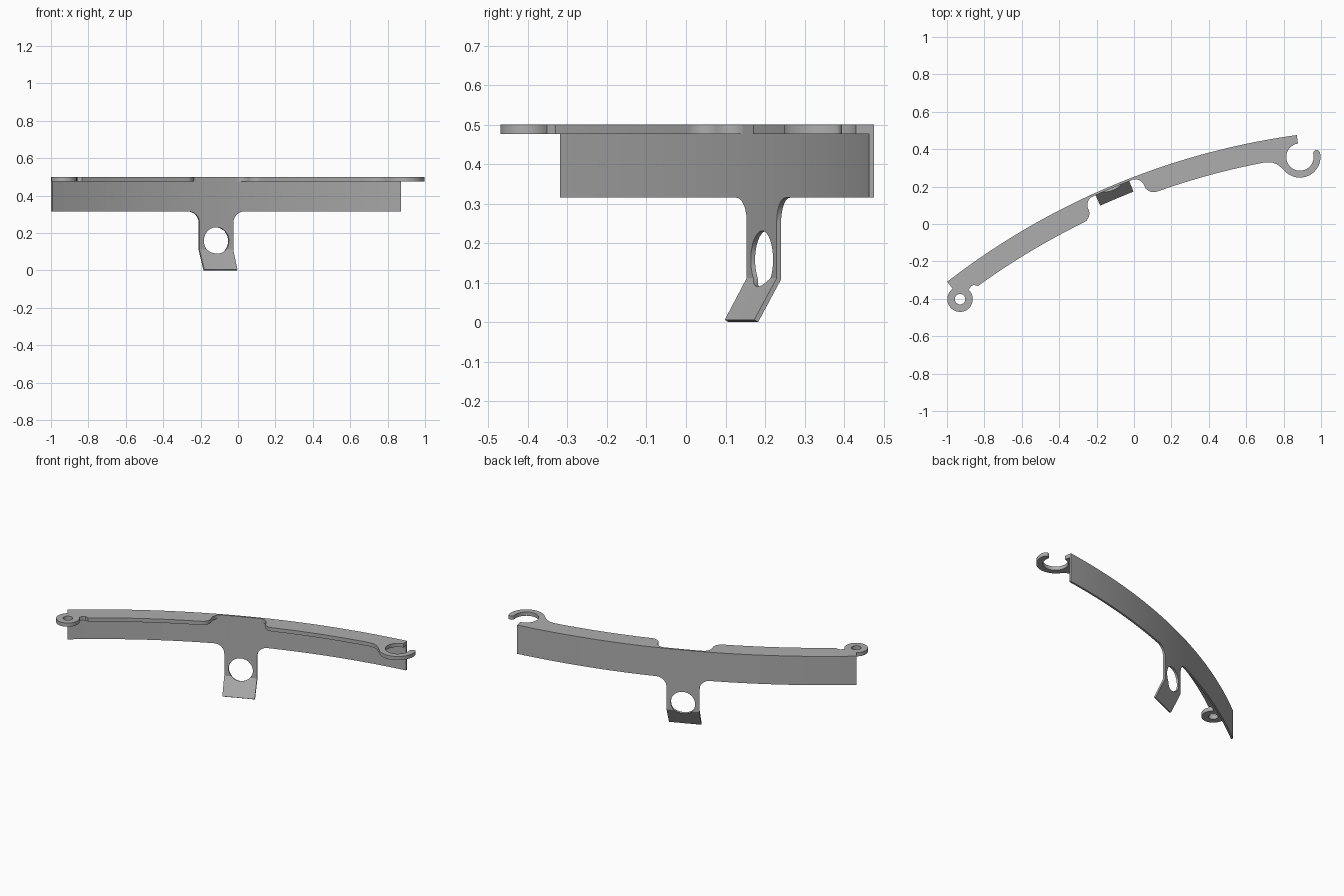
import bpy, bmesh
from math import sin, cos, tan, radians, pi

if "Cube" in bpy.data.objects:
    bpy.data.objects.remove(bpy.data.objects["Cube"], do_unlink=True)

CX, CY, R = 1.405, -3.418, 3.93      # centre and outer radius of the long bend
MID = radians(112.84)                # direction of the tab from that centre
LEFT, RIGHT = -1.02, 1.03            # ends of the band along the bend
TOP, WALL_LOW, FLANGE_LOW = 0.5, 0.315, 0.476
THICK = 0.012
DEPTH = 0.117                        # flange width
BEND_Z, LIP, TILT = 0.11, 0.1235, radians(30)

metal = bpy.data.materials.new("plain grey metal")
metal.use_nodes = True
GREY = (0.42, 0.42, 0.42, 1)
metal.diffuse_color = GREY
metal.node_tree.nodes["Principled BSDF"].inputs["Base Color"].default_value = GREY


def arc(cx, cy, r, a0, a1, n):
    """Points on a circle from angle a0 to a1 in degrees."""
    steps = [radians(a0 + (a1 - a0) * i / n) for i in range(n + 1)]
    return [(cx + r * cos(a), cy + r * sin(a)) for a in steps]


def wrap(u, depth):
    """Place a point given along the bend and inward from it."""
    a = MID - u / R
    return CX + (R - depth) * cos(a), CY + (R - depth) * sin(a)


def plate(name, loops, z, thickness):
    """Flat plate from an outline and optional hole loops."""
    curve = bpy.data.curves.new(name, 'CURVE')
    curve.dimensions, curve.fill_mode = '2D', 'BOTH'
    curve.extrude = thickness / 2
    for loop in loops:
        spline = curve.splines.new('POLY')
        spline.points.add(len(loop) - 1)
        for point, (x, y) in zip(spline.points, loop):
            point.co = (x, y, 0, 1)
        spline.use_cyclic_u = True
    temp = bpy.data.objects.new(name + "_outline", curve)
    bpy.context.collection.objects.link(temp)
    graph = bpy.context.evaluated_depsgraph_get()
    mesh = bpy.data.meshes.new_from_object(temp.evaluated_get(graph))
    bpy.data.objects.remove(temp, do_unlink=True)
    bpy.data.curves.remove(curve)
    mesh.name = name
    bm = bmesh.new()
    bm.from_mesh(mesh)
    bmesh.ops.remove_doubles(bm, verts=bm.verts, dist=1e-5)
    bmesh.ops.translate(bm, verts=bm.verts, vec=(0, 0, z))
    obj = bpy.data.objects.new(name, mesh)
    bpy.context.collection.objects.link(obj)
    return obj, bm


def finish(obj, bm):
    bmesh.ops.recalc_face_normals(bm, faces=bm.faces)
    bm.to_mesh(obj.data)
    bm.free()
    obj.data.materials.clear()
    obj.data.materials.append(metal)
    bpy.ops.object.select_all(action='DESELECT')
    obj.select_set(True)
    bpy.context.view_layer.objects.active = obj
    bpy.ops.object.shade_smooth_by_angle(angle=radians(20))


# Band and hanging tab, cut flat as one sheet with a round hole
half, fillet = 0.098, 0.062
low = BEND_Z - LIP
corner = WALL_LOW - fillet
outline = [(LEFT, TOP), (LEFT, WALL_LOW)]
outline += arc(-half - fillet, corner, fillet, 90, 0, 10)
outline += [(-half, low), (half, low)]
outline += arc(half + fillet, corner, fillet, 180, 90, 10)
outline += [(RIGHT, WALL_LOW), (RIGHT, TOP)]
hole = arc(0, 0.158, 0.073, 0, 360, 40)[:-1]
band, bm = plate("curved_band_with_tab", [outline, hole], 0, THICK)


def cut(co, normal):
    bmesh.ops.bisect_plane(bm, geom=bm.verts[:] + bm.edges[:] + bm.faces[:],
                           dist=1e-6, plane_co=co, plane_no=normal)


cut((0, BEND_Z, 0), (0, 1, 0))
SLICES = 44
for i in range(1, SLICES):
    cut((LEFT + (RIGHT - LEFT) * i / SLICES, 0, 0), (1, 0, 0))

# Fold the lip inward, then roll the sheet around the bend
for v in bm.verts:
    u, z, w = v.co
    if z < BEND_Z + 1e-5:
        d = BEND_Z - z
        mitre = w * tan(TILT / 2)
        run = d + mitre * d / LIP
        w, z = w - run * sin(TILT), BEND_Z - mitre - run * cos(TILT)
    v.co = (*wrap(u, THICK / 2 - w), z)
finish(band, bm)


def flange_edge(side, end):
    """Stepped start and inner edge of a flange, from the tab outward."""
    r = (DEPTH - 0.011) / 2
    mid, u = DEPTH - r, 0.165
    pts = arc(u - r, mid, r, -90, 0, 10)
    pts += arc(u + r, mid, r, 180, 90, 10)[1:]
    start = u + r
    pts += [(start + (end - start) * i / 20, DEPTH) for i in range(1, 21)]
    return [wrap(side * a, b) for a, b in pts]


def outer_edge(u0, u1):
    return [wrap(u0 + (u1 - u0) * i / 30, 0.011) for i in range(31)]


FLANGE_Z, FLANGE_T = (TOP + FLANGE_LOW) / 2, TOP - FLANGE_LOW

# Right flange ending in a round eyelet
ex, ey = -0.93, -0.402
loop = flange_edge(-1, 0.9)
loop += [(-0.842, -0.329), (-0.857, -0.326), (-0.871, -0.333)]
loop += arc(ex, ey, 0.068, 48, -235, 36)
loop += outer_edge(LEFT, -0.13)
eyelet_hole = arc(ex, ey, 0.028, 0, 360, 24)[:-1]
finish(*plate("eyelet_flange", [loop, eyelet_hole], FLANGE_Z, FLANGE_T))

# Left flange ending in an open hook
hx, hy, big, small, tip = 0.887, 0.358, 0.11, 0.073, 12
mid_r = (big + small) / 2
loop = flange_edge(1, 0.836)
loop += [(0.735, 0.33), (0.765, 0.319), (0.787, 0.302)]
loop += arc(hx, hy, big, 222, 360 + tip, 30)
loop += arc(hx + mid_r * cos(radians(tip)), hy + mid_r * sin(radians(tip)),
            (big - small) / 2, tip, tip + 180, 10)[1:-1]
loop += arc(hx, hy, small, tip, -262, 36)
loop += outer_edge(RIGHT, 0.13)
finish(*plate("hook_flange", [loop], FLANGE_Z, FLANGE_T))
